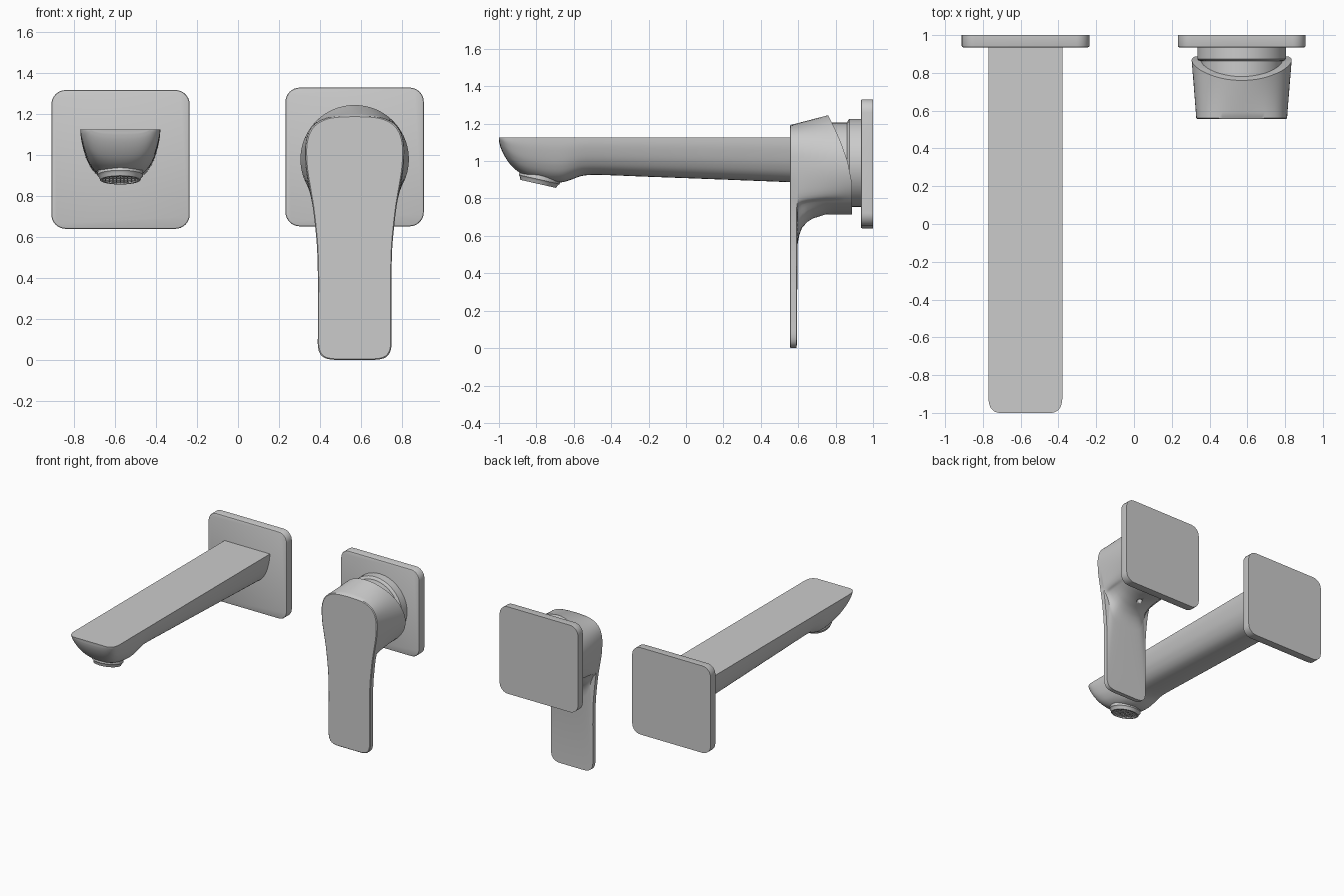
import bpy, bmesh, math
from mathutils import Vector, Matrix

if "Cube" in bpy.data.objects:
    bpy.data.objects.remove(bpy.data.objects["Cube"])


def finish(name, bm, angle=35):
    bmesh.ops.recalc_face_normals(bm, faces=bm.faces)
    me = bpy.data.meshes.new(name)
    bm.to_mesh(me)
    bm.free()
    ob = bpy.data.objects.new(name, me)
    bpy.context.collection.objects.link(ob)
    bpy.ops.object.select_all(action='DESELECT')
    ob.select_set(True)
    bpy.context.view_layer.objects.active = ob
    bpy.ops.object.shade_smooth_by_angle(angle=math.radians(angle))
    return ob


def interp(table, x):
    if x <= table[0][0]:
        return table[0][1]
    for (a, va), (b, vb) in zip(table, table[1:]):
        if x <= b:
            return va + (vb - va) * (x - a) / (b - a)
    return table[-1][1]


def smooth_points(pts, n=3):
    """Catmull-Rom refinement of an open point list."""
    p = [Vector(q) for q in pts]
    p = [p[0]] + p + [p[-1]]
    out = []
    for i in range(1, len(p) - 2):
        a, b, c, d = p[i - 1:i + 3]
        for k in range(n):
            t = k / n
            out.append(0.5 * (2 * b + (c - a) * t + (2 * a - 5 * b + 4 * c - d) * t * t
                              + (3 * b - a - 3 * c + d) * t ** 3))
    return out + [p[-1]]


def loft(name, halves, cx, angle=35):
    """Skin mirrored half sections; each half runs from the top axis to the bottom axis."""
    bm = bmesh.new()
    rings = []
    for h in halves:
        full = list(h) + [(-x, y, z) for x, y, z in h[-2:0:-1]]
        rings.append([bm.verts.new((cx + x, y, z)) for x, y, z in full])
    n = len(rings[0])
    for a, b in zip(rings, rings[1:]):
        for k in range(n):
            bm.faces.new((a[k], a[(k + 1) % n], b[(k + 1) % n], b[k]))
    for r in (rings[0], rings[-1]):
        m = n // 2
        bm.faces.new((r[0], r[1], r[n - 1]))
        for k in range(1, m - 1):
            bm.faces.new((r[k], r[k + 1], r[n - k - 1], r[n - k]))
        bm.faces.new((r[m - 1], r[m], r[m + 1]))
    return finish(name, bm, angle)


def lathe(name, profile, origin, axis, seg=56):
    """Turn (radius, height) points round an axis and close both ends."""
    mat = Matrix.Translation(origin) @ Vector(axis).to_track_quat('Z', 'Y').to_matrix().to_4x4()
    bm = bmesh.new()
    rings = [[bm.verts.new(mat @ Vector((r * math.cos(2 * math.pi * k / seg),
                                         r * math.sin(2 * math.pi * k / seg), h)))
              for k in range(seg)] for r, h in profile]
    for a, b in zip(rings, rings[1:]):
        for k in range(seg):
            bm.faces.new((a[k], a[(k + 1) % seg], b[(k + 1) % seg], b[k]))
    bm.faces.new(rings[0])
    bm.faces.new(rings[-1])
    return finish(name, bm), mat


def wall_plate(name, x0, x1, z0, z1):
    bm = bmesh.new()
    bmesh.ops.create_cube(bm, size=1)
    for v in bm.verts:
        v.co = ((x0 + x1) / 2 + v.co.x * (x1 - x0), 0.9675 + v.co.y * 0.065,
                (z0 + z1) / 2 + v.co.z * (z1 - z0))
    corners = [e for e in bm.edges if abs(e.verts[0].co.y - e.verts[1].co.y) > 0.01]
    bmesh.ops.bevel(bm, geom=corners, offset=0.07, segments=8, profile=0.5, affect='EDGES')
    rim = [e for e in bm.edges if all(v.co.y < 0.94 for v in e.verts)]
    bmesh.ops.bevel(bm, geom=rim, offset=0.008, segments=2, profile=0.5, affect='EDGES')
    return finish(name, bm)


# Wall plates
wall_plate("spout_wall_plate", -0.912, -0.236, 0.64, 1.318)
wall_plate("handle_wall_plate", 0.232, 0.908, 0.652, 1.33)

# Spout: flat top, rounded belly, upswept tip
TOP = 1.126
section = smooth_points([(1, 0), (0.985, 0.15), (0.95, 0.3), (0.88, 0.5), (0.8, 0.65),
                         (0.68, 0.8), (0.5, 0.92), (0.25, 0.985), (0, 1)])
stations = smooth_points([
    (-1.0, 1.108, 0.14), (-0.992, 1.075, 0.165), (-0.972, 1.03, 0.184), (-0.94, 0.982, 0.194),
    (-0.9, 0.945, 0.196), (-0.85, 0.917, 0.196), (-0.79, 0.9, 0.196), (-0.72, 0.887, 0.196),
    (-0.66, 0.887, 0.196), (-0.61, 0.902, 0.196), (-0.56, 0.92, 0.196), (-0.5, 0.926, 0.196),
    (-0.4, 0.924, 0.196), (-0.2, 0.916, 0.196), (0.2, 0.901, 0.196), (0.94, 0.872, 0.196)])
halves = []
for y, zb, w in stations:
    halves.append([(0, y, TOP)] + [(w * s.x, y, TOP - (TOP - zb) * s.y) for s in section])
loft("spout", halves, -0.575)

# Aerator: tilted ring with recessed grille
ring, frame = lathe("aerator_ring", [(0.108, -0.08), (0.112, -0.024), (0.102, -0.014), (0.1, -0.003),
                                     (0.097, 0), (0.086, 0), (0.083, -0.016), (0.02, -0.016)],
                    (-0.575, -0.79, 0.878), (0, -0.22, -0.975))
bm = bmesh.new()
for i in range(-4, 5):
    d = i * 0.018
    length = 2 * math.sqrt(0.084 ** 2 - d * d)
    for size, pos in (((0.005, length, 0.012), (d, 0, -0.011)), ((length, 0.005, 0.012), (0, d, -0.011))):
        bmesh.ops.create_cube(bm, size=1, matrix=frame @ Matrix.Translation(pos)
                              @ Matrix.Diagonal((*size, 1)))
finish("aerator_grille", bm)

# Cartridge collar behind the handle
lathe("handle_collar", [(0.215, -0.13), (0.215, 0), (0.227, 0.004), (0.235, 0.012), (0.235, 0.08)],
      (0.57, 0.862, 0.99), (0, 1, 0))

# Handle: lever outline in front blending into a round body (x, z, angle on the round body)
outline = smooth_points([
    (0, 1.193, 90), (0.08, 1.19, 72), (0.14, 1.18, 57), (0.19, 1.155, 43), (0.222, 1.115, 30),
    (0.238, 1.06, 17), (0.24, 1.0, 3), (0.235, 0.93, -10), (0.222, 0.85, -24), (0.205, 0.75, -35),
    (0.193, 0.65, -43), (0.184, 0.55, -49), (0.18, 0.42, -53), (0.18, 0.3, -56), (0.18, 0.2, -59),
    (0.18, 0.12, -62), (0.18, 0.07, -65), (0.172, 0.035, -68), (0.152, 0.012, -72),
    (0.115, 0.001, -77), (0.06, 0.0, -83), (0, 0.0, -90)])
back_cut = [(0.88, 0.888), (1.0, 0.864), (1.1, 0.828), (1.18, 0.793), (1.245, 0.76)]
fillet = [(0.592, 0), (0.597, 0.78), (0.605, 0.84), (0.62, 0.9), (0.65, 0.945), (0.68, 0.97), (0.75, 1)]


def handle_half(s):
    pts = []
    for px, pz, ang in outline:
        a = math.radians(ang)
        qx, qz = 0.265 * math.cos(a), 0.98 + 0.265 * math.sin(a)
        cut = interp(back_cut, qz)
        y = s if s < 0.6 else 0.6 + (s - 0.6) / 0.288 * (cut - 0.6)
        k = min(1, max(0, (0.95 - pz) / 0.35))
        k = k * k * (3 - 2 * k)
        u = (1 - k) * (y - 0.56) / (cut - 0.56) + k * interp(fillet, s)
        pts.append((px + (qx - px) * u if 0 < abs(ang) < 90 else 0, y, pz + (qz - pz) * u))
    return pts


levels = [0.56, 0.592, 0.597, 0.605, 0.62, 0.635, 0.65, 0.68, 0.715, 0.75, 0.8, 0.85, 0.888]
rings = [handle_half(s) for s in levels]
rings.insert(0, [(x * 0.975, 0.555, 0.6 + (z - 0.6) * 0.992) for x, y, z in rings[0]])
handle = loft("handle", rings, 0.57)

# Set-screw hole under the handle body
hole, _ = lathe("screw_hole_cutter", [(0.02, 0), (0.02, 0.1)], (0.57, 0.74, 0.66), (0, 0, 1), 20)
hole.hide_render = True
hole.hide_set(True)
cut_mod = handle.modifiers.new("screw_hole", 'BOOLEAN')
cut_mod.object = hole
cut_mod.operation = 'DIFFERENCE'
